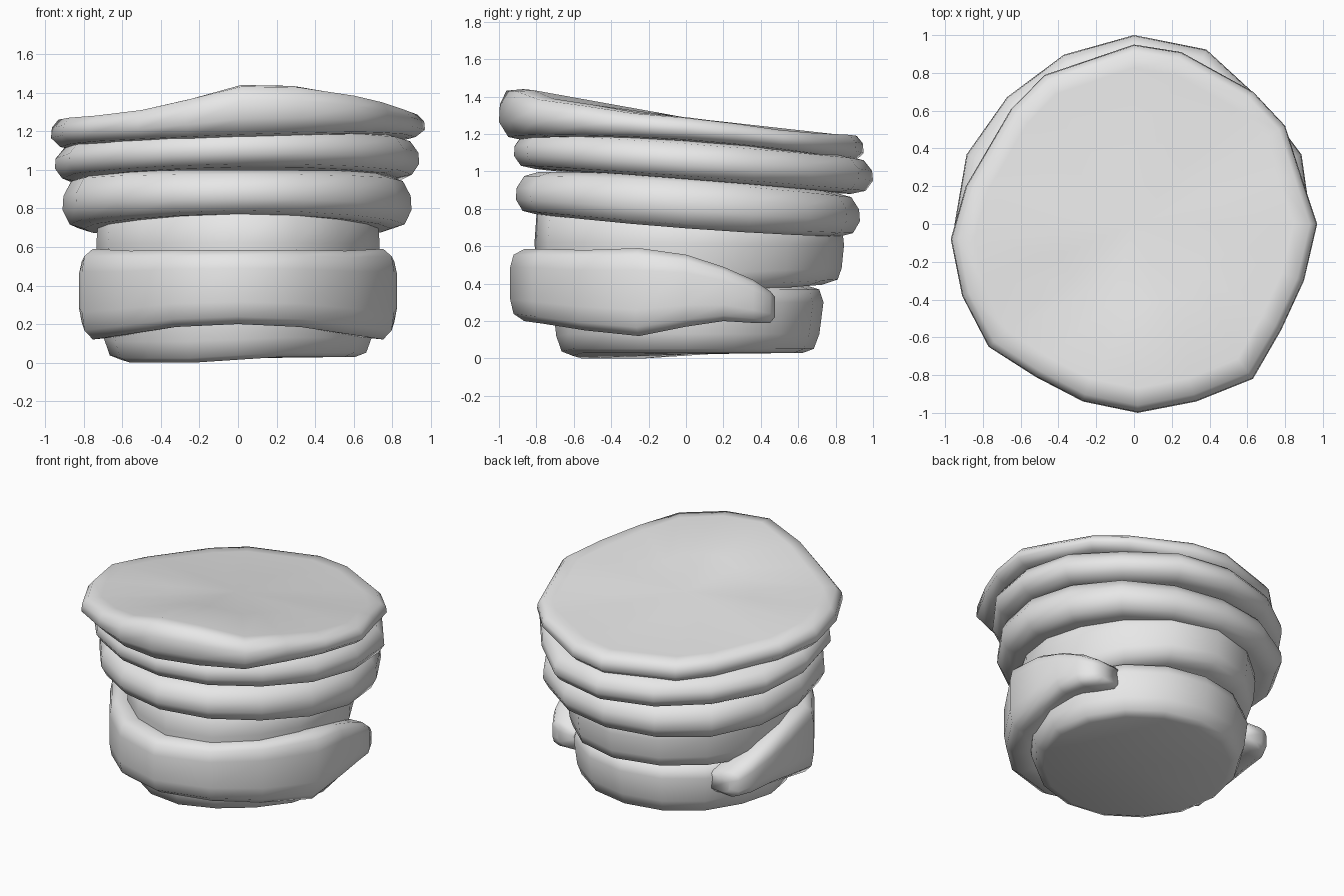
import bpy, bmesh, math

cube = bpy.data.objects.get("Cube")
if cube:
    bpy.data.objects.remove(cube, do_unlink=True)

grey = bpy.data.materials.new("light_grey")
grey.use_nodes = True
grey.diffuse_color = (0.8, 0.8, 0.8, 1)
grey.node_tree.nodes["Principled BSDF"].inputs["Base Color"].default_value = (0.8, 0.8, 0.8, 1)


def finish(name, bm):
    """Turn a bmesh into a smooth grey object."""
    bmesh.ops.recalc_face_normals(bm, faces=bm.faces)
    for face in bm.faces:
        face.smooth = True
    mesh = bpy.data.meshes.new(name)
    bm.to_mesh(mesh)
    bm.free()
    mesh.materials.append(grey)
    obj = bpy.data.objects.new(name, mesh)
    bpy.context.collection.objects.link(obj)


def bridge(bm, lower, upper):
    n = len(lower)
    for i in range(n):
        j = (i + 1) % n
        bm.faces.new((lower[i], lower[j], upper[j], upper[i]))


def fan(bm, ring, centre):
    for i in range(len(ring)):
        bm.faces.new((ring[i - 1], ring[i], centre))


def slab(name, outline, bottom, top, profile):
    """Irregular disc: profile holds (outline scale, height fraction) rings.
    bottom and top give the height at an outline point (x, y, index)."""
    bm = bmesh.new()
    n = len(outline)
    rings = []
    for scale, t in profile:
        ring = []
        for i, (x, y) in enumerate(outline):
            low, high = bottom(x, y, i), top(x, y, i)
            ring.append(bm.verts.new((x * scale, y * scale, low + t * (high - low))))
        rings.append(ring)
    for a, b in zip(rings, rings[1:]):
        bridge(bm, a, b)
    # Close the top through a half-size ring, and the underside with a fan
    last = rings[-1]
    centre_z = sum(v.co.z for v in last) / n
    inner = [bm.verts.new((v.co.x / 2, v.co.y / 2, (v.co.z + centre_z) / 2)) for v in last]
    bridge(bm, last, inner)
    fan(bm, inner, bm.verts.new((0, 0, centre_z)))
    low_z = sum(v.co.z for v in rings[0]) / n
    fan(bm, rings[0], bm.verts.new((0, 0, low_z)))
    finish(name, bm)


def height(base, along_x, along_y, bend_x=0.0, bend_y=0.0):
    """Tilted and drooping height over the plan."""
    return lambda x, y, i: base + along_x * x + along_y * y - bend_x * x * x - bend_y * y * y


def polar(radii):
    step = math.tau / len(radii)
    return [(r * math.cos(i * step), r * math.sin(i * step)) for i, r in enumerate(radii)]


rim = [(0.88, 0), (0.96, 0.08), (1, 0.35), (0.995, 0.62), (0.95, 0.9), (0.86, 1)]

# Top slab with a raised front edge: rim x, y and height
lid = [(.97, 0, 1.29), (.88, .27, 1.26), (.8, .52, 1.225), (.63, .7, 1.21), (.25, .91, 1.2),
       (0, .95, 1.195), (-.47, .79, 1.2), (-.65, .61, 1.21), (-.89, .2, 1.235), (-.97, -.08, 1.265),
       (-.91, -.38, 1.275), (-.77, -.65, 1.285), (-.52, -.81, 1.315), (-.27, -.94, 1.37),
       (.02, -1, 1.44), (.33, -.94, 1.435), (.63, -.82, 1.39), (.78, -.56, 1.355), (.9, -.3, 1.315)]
slab("top_slab", [p[:2] for p in lid], height(1.135, 0.03, -0.065, 0, 0.03),
     lambda x, y, i: lid[i][2],
     [(0.88, 0), (0.95, 0.05), (1, 0.35), (0.995, 0.7), (0.96, 0.97), (0.87, 1)])

# Two slabs below it
second = [.94, .96, .94, 1, 1, .97, .95, .96, .95, .95, .92, .91, .92, .92, .91, .93]
slab("second_slab", polar(second), height(0.95, 0.01, -0.07), height(1.15, 0.02, -0.07), rim)
third = [.9, .91, .93, .93, .93, .94, .95, .93, .91, .91, .89, .89, .91, .9, .88, .89]
slab("third_slab", polar(third), height(0.712, 0, -0.065, 0.02), height(0.985, 0, -0.06, 0.02, 0.05), rim)

# Neck between the slabs and the base, narrowing downward at the front
neck = [.735, .74, .77, .82, .845, .82, .78, .75, .735, .73, .72, .76, .81, .8, .75, .73]
slab("neck", polar(neck), height(0.335, 0, 0.07), height(0.8, 0, -0.06),
     [(0.86, 0), (0.96, 0.08), (0.985, 0.25), (1, 0.6), (0.98, 1)])

# Base, its underside dipping at the front right corner
base = [.715, .72, .73, .735, .735, .735, .73, .72, .715, .71, .71, .71, .715, .7, .68, .7]
slab("base", polar(base), lambda x, y, i: max(0, 0.03 - 0.09 * max(0, -x - y - 0.55)),
     height(0.39, 0, 0),
     [(0.85, 0), (0.93, 0.06), (0.97, 0.28), (1, 0.75), (0.97, 0.94), (0.88, 1)])

# Thick band round the front: outer x, outer y, bottom, top, thickness
half = [(0, -0.94, 0.2, 0.585, 0.3), (0.35, -0.82, 0.185, 0.585, 0.27),
        (0.6, -0.58, 0.15, 0.58, 0.24), (0.81, -0.27, 0.12, 0.59, 0.24),
        (0.825, 0.0, 0.17, 0.555, 0.24), (0.815, 0.2, 0.2, 0.49, 0.24),
        (0.78, 0.36, 0.19, 0.42, 0.24), (0.73, 0.45, 0.19, 0.36, 0.22),
        (0.67, 0.475, 0.22, 0.33, 0.18)]
stations = [(-x, y, b, t, w) for x, y, b, t, w in reversed(half[1:])] + half
section = [(0.25, 0), (0.06, 0.1), (0, 0.3), (0, 0.75), (0.06, 0.92),
           (0.25, 1), (0.85, 0.97), (1, 0.7), (1, 0.3), (0.85, 0.03)]
bm = bmesh.new()
rings = []
for x, y, low, high, width in stations:
    # Inward direction, straight across on the rear arms
    dx, dy = -x, -min(y, 0.0)
    length = math.hypot(dx, dy)
    ring = []
    for depth, t in section:
        d = depth * width / length
        ring.append(bm.verts.new((x + dx * d, y + dy * d, low + t * (high - low))))
    rings.append(ring)
for a, b in zip(rings, rings[1:]):
    bridge(bm, a, b)
bm.faces.new(rings[0])
bm.faces.new(rings[-1])
finish("front_band", bm)
